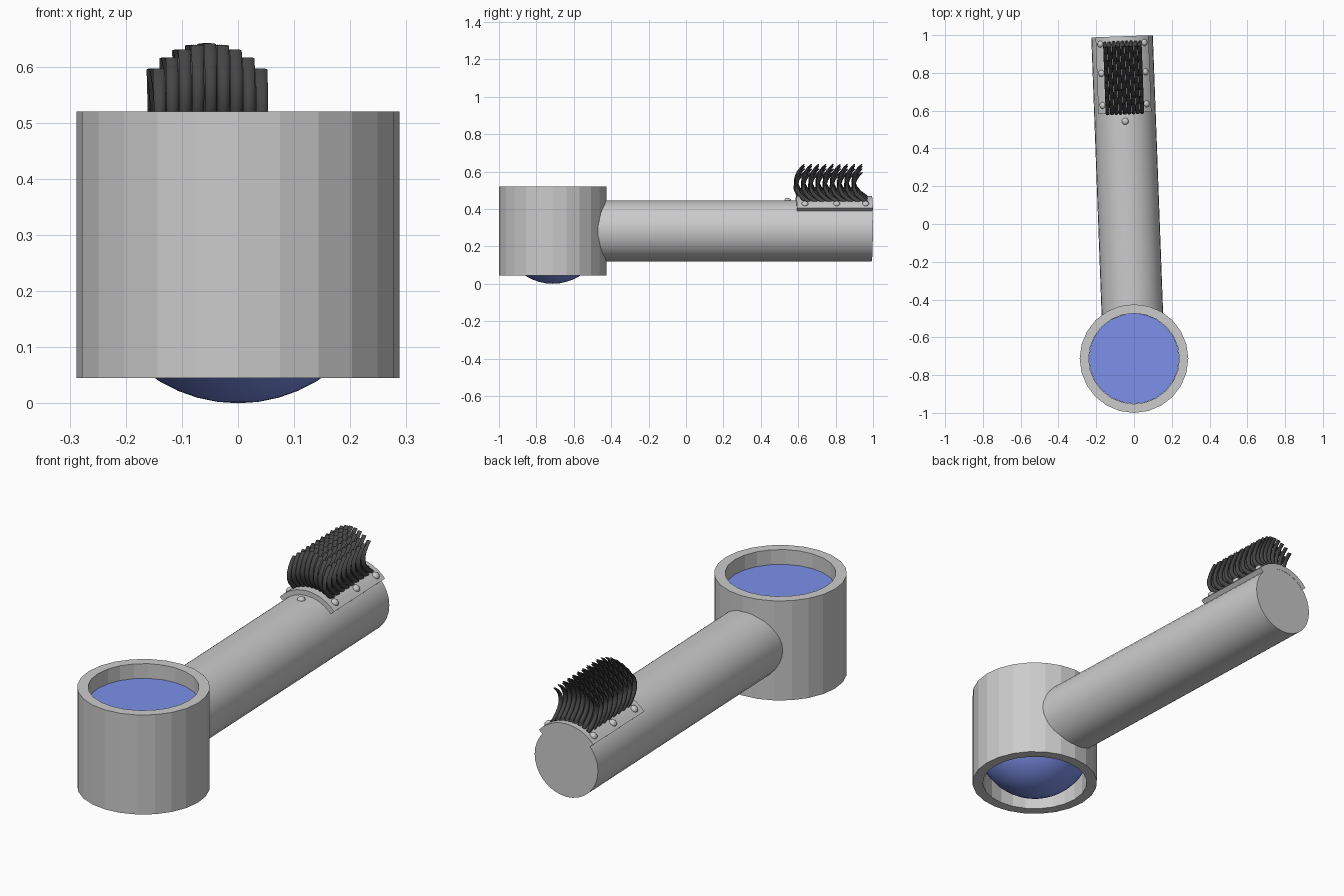
import bpy, bmesh, math
from mathutils import Matrix, Vector

if "Cube" in bpy.data.objects:
    bpy.data.objects.remove(bpy.data.objects["Cube"])

CY = -0.7125                      # centre of the ring along y
AXIS_Z, R = 0.283, 0.163          # handle axis height and radius
LENGTH = 1.7065                   # ring centre to handle end
# Handle frame: x = sideways, y = distance from ring centre
FRAME = Matrix.Translation((0, CY, 0)) @ Matrix.Rotation(0.037, 4, 'Z')


def material(name, rgb):
    m = bpy.data.materials.new(name)
    m.diffuse_color = (*rgb, 1)
    m.use_nodes = True
    m.node_tree.nodes["Principled BSDF"].inputs["Base Color"].default_value = m.diffuse_color
    return m


def finish(name, bm, matrix, mat=None, smooth=None):
    bmesh.ops.remove_doubles(bm, verts=bm.verts, dist=1e-5)
    bmesh.ops.recalc_face_normals(bm, faces=bm.faces)
    me = bpy.data.meshes.new(name)
    bm.to_mesh(me)
    bm.free()
    ob = bpy.data.objects.new(name, me)
    bpy.context.collection.objects.link(ob)
    ob.matrix_world = matrix
    if mat:
        me.materials.append(mat)
    if smooth:
        bpy.ops.object.select_all(action='DESELECT')
        bpy.context.view_layer.objects.active = ob
        ob.select_set(True)
        bpy.ops.object.shade_smooth_by_angle(angle=math.radians(smooth))
    return ob


def lathe(name, profile, steps, mat=None, smooth=None, closed=False):
    bm = bmesh.new()
    vs = [bm.verts.new((r, 0, z)) for r, z in profile]
    pairs = list(zip(vs, vs[1:])) + ([(vs[-1], vs[0])] if closed else [])
    edges = [bm.edges.new(p) for p in pairs]
    bmesh.ops.spin(bm, geom=vs + edges, cent=(0, 0, 0), axis=(0, 0, 1),
                   angle=2 * math.pi, steps=steps, use_duplicate=False)
    return finish(name, bm, Matrix.Translation((0, CY, 0)), mat, smooth)


def loft(bm, rings):
    """Skin a list of closed cross-sections and cap both ends."""
    loops = [[bm.verts.new(p) for p in ring] for ring in rings]
    for a, b in zip(loops, loops[1:]):
        for i in range(len(a)):
            j = (i + 1) % len(a)
            bm.faces.new((a[i], a[j], b[j], b[i]))
    bm.faces.new(loops[0][::-1])
    bm.faces.new(loops[-1])


glass = material("blue_glass", (0.2, 0.28, 0.82))
dark = material("dark_hair", (0.06, 0.06, 0.06))

# Ring housing
lathe("ring_housing", [(0.2875, 0.045), (0.2875, 0.52), (0.24, 0.52), (0.24, 0.045)],
      24, closed=True)

# Lens: flat top, spherical underside
RL, RIM = 0.27, 0.239
a_max = math.asin(RIM / RL)
dome = [(RL * math.sin(a_max * i / 8), RL - RL * math.cos(a_max * i / 8)) for i in range(9)]
lathe("lens", dome + [(RIM, 0.45), (0, 0.45)], 24, glass, smooth=35)

# Handle, sunk into the ring wall
bm = bmesh.new()
loft(bm, [[(R * math.cos(t), d, AXIS_Z + R * math.sin(t))
           for t in (2 * math.pi * k / 32 for k in range(32))] for d in (0.21, LENGTH)])
finish("handle", bm, FRAME, smooth=30)

# Curved saddle plate on the handle end
RP, SPAN, N = 0.186, math.radians(49), 12
arc = [-SPAN + 2 * SPAN * k / N for k in range(N + 1)]
bm = bmesh.new()
section = [(RP, t) for t in arc] + [(R - 0.004, t) for t in reversed(arc)]
loft(bm, [[(r * math.sin(t), d, AXIS_Z + r * math.cos(t)) for r, t in section]
          for d in (1.302, LENGTH + 0.001)])
finish("saddle_plate", bm, FRAME, smooth=30)


# Rivets and the stud in front of the plate
def dome_head(name, x, d, radius):
    bm = bmesh.new()
    n = Vector((x, 0, math.sqrt(radius ** 2 - x * x))).normalized()
    bmesh.ops.create_uvsphere(bm, u_segments=12, v_segments=8, radius=0.018)
    bmesh.ops.scale(bm, vec=(1, 1, 0.7), verts=bm.verts)
    m = Matrix.Translation(Vector((0, d, AXIS_Z)) + n * radius)
    finish(name, bm, FRAME @ m @ n.to_track_quat('Z', 'Y').to_matrix().to_4x4(), smooth=40)


for side in (-1, 1):
    for d in (1.345, 1.515, 1.67):
        dome_head("rivet", side * 0.117, d, RP)
dome_head("stud", 0, 1.257, R)

# Bristles: 9 x 9 curved, tapering hairs
PATH = [(0.0, 0.0), (-0.03, 0.13), (-0.054, 0.28), (-0.067, 0.45), (-0.067, 0.6),
        (-0.057, 0.76), (-0.04, 0.9), (-0.022, 1.0)]     # lean along y, height fraction
bm = bmesh.new()
for col in range(9):
    x = (col - 4) * 0.0228
    base = AXIS_Z + math.sqrt(0.178 ** 2 - x * x)
    tip = 0.64 - 0.045 * (x / 0.0912) ** 2
    for row in range(9):
        d0 = 1.368 + row * 0.0385
        pts = [Vector((x, d0 + y, base + (tip - base) * f)) for y, f in PATH]
        rings = []
        for i, p in enumerate(pts):
            tan = (pts[min(i + 1, 7)] - pts[max(i - 1, 0)]).normalized()
            side = tan.cross(Vector((1, 0, 0)))
            thick = 0.013 - 0.0105 * (i / 7) ** 1.3
            rings.append([p + Vector((0.0108 * math.cos(t), 0, 0)) + side * thick * math.sin(t)
                          for t in (2 * math.pi * k / 8 for k in range(8))])
        loft(bm, rings)
finish("bristles", bm, FRAME, dark, smooth=50)
